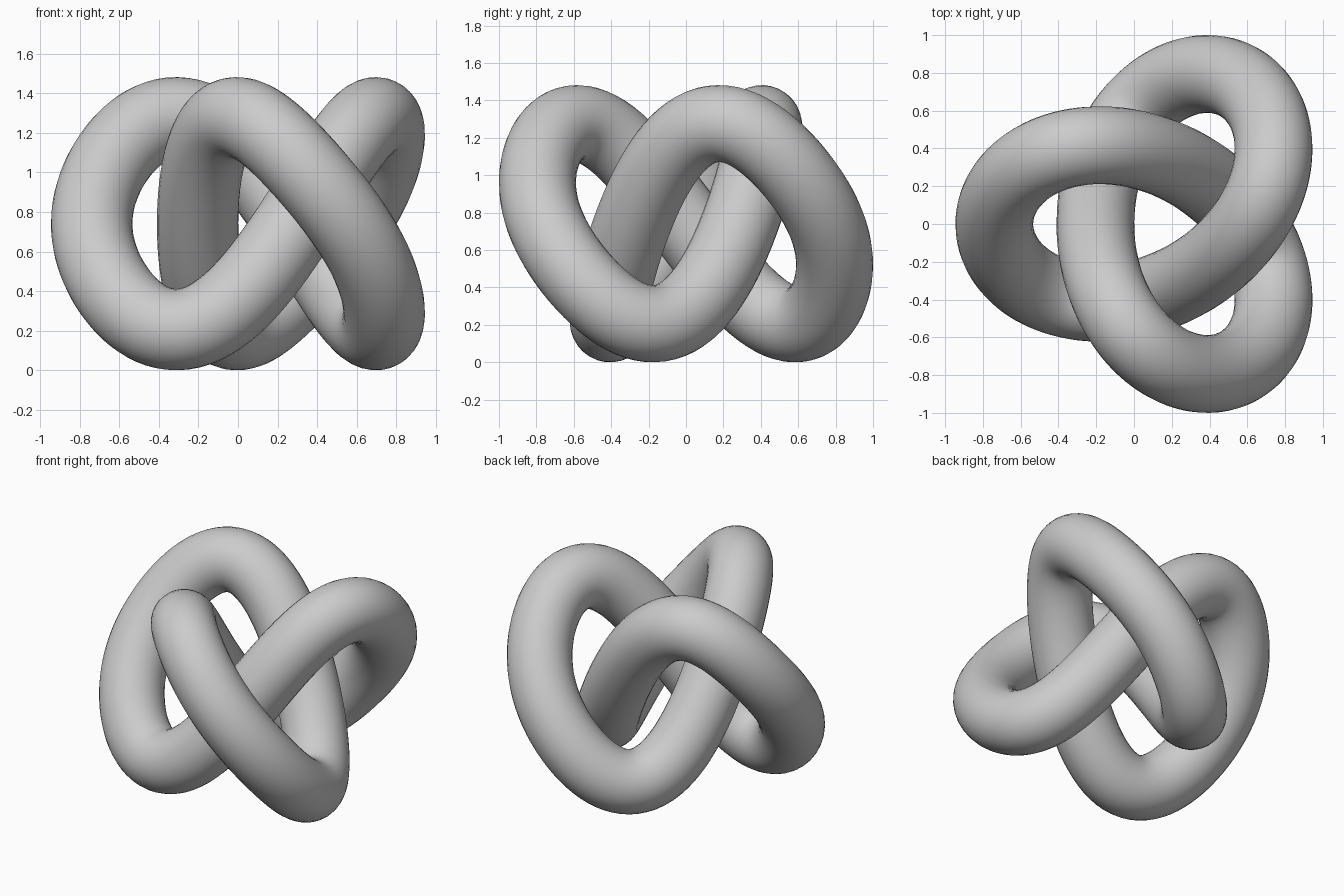
import bpy
from math import sin, cos, tau

if "Cube" in bpy.data.objects:
    bpy.data.objects.remove(bpy.data.objects["Cube"])

# Trefoil knot centre line: a slow and a fast circle combined, weaving in z
A, B = 0.2675, 0.598
TUBE = 0.206
RISE, SKEW = 0.52, 0.125
CENTRE_X, CENTRE_Z = 0.126, 0.741
STEPS = 240


def knot_point(t):
    x = CENTRE_X - (B * cos(2 * t) - A * cos(t))
    y = A * sin(t) + B * sin(2 * t)
    z = CENTRE_Z - RISE * (sin(3 * t) + SKEW * sin(6 * t))
    return (x, y, z, 1.0)


# Closed curve swept with a round section
curve = bpy.data.curves.new("knot_tube", "CURVE")
curve.dimensions = "3D"
curve.bevel_depth = TUBE
curve.bevel_resolution = 14
spline = curve.splines.new("POLY")
spline.points.add(STEPS - 1)
for i, p in enumerate(spline.points):
    p.co = knot_point(tau * i / STEPS)
spline.use_cyclic_u = True
spline.use_smooth = True

knot = bpy.data.objects.new("knot_tube", curve)
bpy.context.collection.objects.link(knot)

# Turn the sweep into a smooth mesh
bpy.context.view_layer.objects.active = knot
knot.select_set(True)
bpy.ops.object.convert(target="MESH")
bpy.ops.object.shade_smooth()
